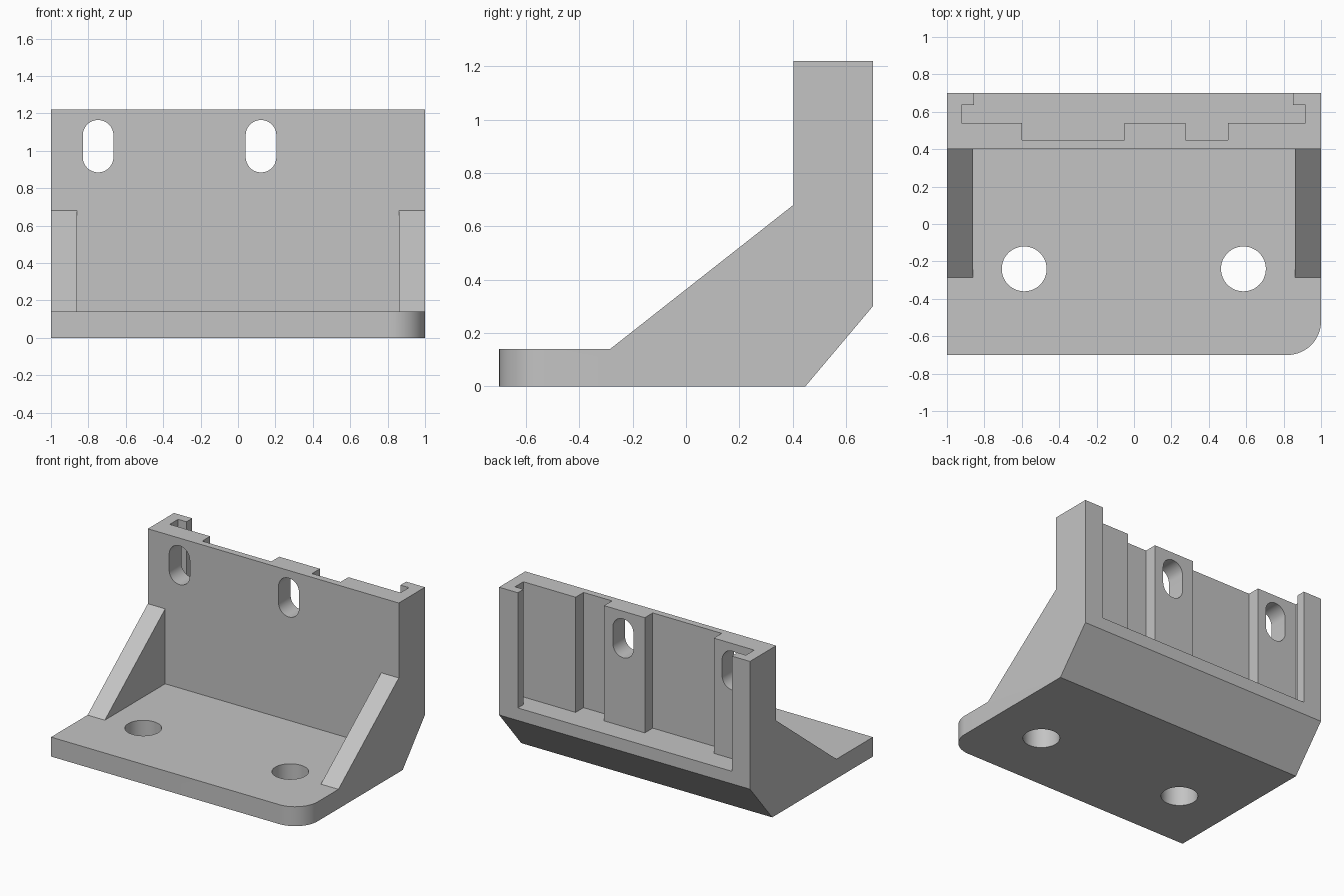
import bpy, bmesh, math
from mathutils import Vector

cube = bpy.data.objects.get("Cube")
if cube:
    bpy.data.objects.remove(cube, do_unlink=True)

grey = bpy.data.materials.new("plain grey")
grey.use_nodes = True
grey.diffuse_color = (0.55, 0.55, 0.55, 1)
grey.node_tree.nodes["Principled BSDF"].inputs["Base Color"].default_value = (0.55, 0.55, 0.55, 1)


def prism(name, outline, place, push):
    """Extrude a closed 2D outline; place maps (u, v) to 3D, push is the sweep."""
    bm = bmesh.new()
    face = bm.faces.new([bm.verts.new(place(u, v)) for u, v in outline])
    swept = bmesh.ops.extrude_face_region(bm, geom=[face])["geom"]
    bmesh.ops.translate(bm, vec=Vector(push),
                        verts=[g for g in swept if isinstance(g, bmesh.types.BMVert)])
    bmesh.ops.recalc_face_normals(bm, faces=bm.faces)
    mesh = bpy.data.meshes.new(name)
    bm.to_mesh(mesh)
    bm.free()
    mesh.materials.append(grey)
    obj = bpy.data.objects.new(name, mesh)
    bpy.context.collection.objects.link(obj)
    return obj


def rounded(cx, cy, r, half=0.0, steps=24):
    """Circle outline, stretched into an upright slot when half > 0."""
    pts = []
    for end in (1, -1):
        for i in range(steps + (1 if half else 0)):
            a = math.pi * i / steps + (0 if end > 0 else math.pi)
            pts.append((cx + r * math.cos(a), cy + end * half + r * math.sin(a)))
    return pts


def flat(z):
    return lambda u, v: (u, v, z)


# Side profile swept across the full width
side = [(-0.7, 0), (0.447, 0), (0.7, 0.3), (0.7, 1.22),
        (0.402, 1.22), (0.402, 0.68), (-0.285, 0.14), (-0.7, 0.14)]
bracket = prism("angle_bracket", side, lambda y, z: (-1, y, z), (2, 0, 0))

# One rounded front corner on the foot
bm = bmesh.new()
bm.from_mesh(bracket.data)
corner = [e for e in bm.edges
          if all(v.co.x > 0.99 and v.co.y < -0.69 for v in e.verts)]
bmesh.ops.bevel(bm, geom=corner, offset=0.18, segments=16, profile=0.5, affect='EDGES')
bm.to_mesh(bracket.data)
bm.free()

cutters = []

# Open space between the two side gussets
bay = [(-0.862, -0.8), (0.86, -0.8), (0.86, 0.402), (-0.862, 0.402)]
cutters.append(prism("bay_cutter", bay, flat(0.14), (0, 0, 2)))

# Stepped, lipped channel in the back, open at the top
channel = [(-0.855, 0.8), (-0.855, 0.635), (-0.922, 0.635), (-0.922, 0.54),
           (-0.6, 0.54), (-0.6, 0.45), (-0.05, 0.45), (-0.05, 0.54),
           (0.275, 0.54), (0.275, 0.45), (0.502, 0.45), (0.502, 0.54),
           (0.918, 0.54), (0.918, 0.635), (0.85, 0.635), (0.85, 0.8)]
cutters.append(prism("channel_cutter", channel, flat(0.39), (0, 0, 2)))

# Upright slots through the wall; kept short of the rear lip
for x in (-0.748, 0.123):
    cutters.append(prism("slot_cutter", rounded(x, 1.025, 0.082, 0.058),
                         lambda u, v: (u, 0.3, v), (0, 0.3, 0)))

# Screw holes through the foot
for x in (-0.587, 0.585):
    cutters.append(prism("hole_cutter", rounded(x, -0.24, 0.12), flat(-0.1), (0, 0, 0.4)))

# Cut everything and tidy up
bpy.context.view_layer.objects.active = bracket
for cutter in cutters:
    cutter.hide_render = True
    mod = bracket.modifiers.new("cut", 'BOOLEAN')
    mod.operation = 'DIFFERENCE'
    mod.solver = 'EXACT'
    mod.object = cutter
    bpy.ops.object.modifier_apply(modifier=mod.name)
    bpy.data.objects.remove(cutter, do_unlink=True)

# Smooth the round walls, keep the edges sharp
bpy.ops.object.select_all(action='DESELECT')
bracket.select_set(True)
bpy.ops.object.shade_smooth_by_angle(angle=math.radians(30))
